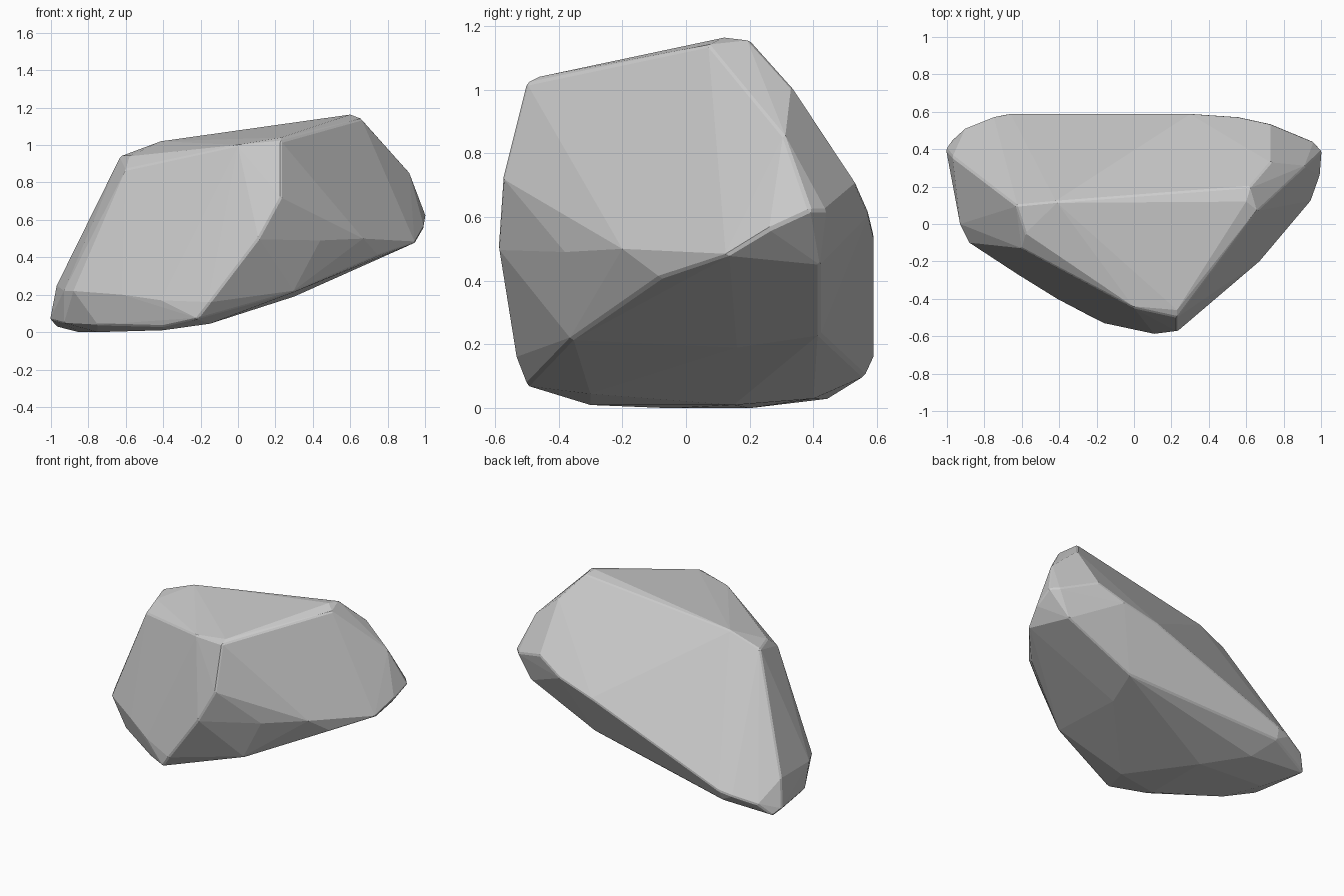
import bpy, bmesh

# Corner points of the boulder, grouped by the facet they bound
crown = [(0.23, -0.5, 1.02), (0.23, -0.46, 1.04), (0.0, -0.45, 1.0), (-0.58, -0.05, 0.94),
         (-0.6, -0.13, 0.87), (-0.63, 0.1, 0.94), (-0.42, 0.12, 1.02), (0.62, 0.2, 1.155),
         (0.6, 0.12, 1.163), (0.66, 0.07, 1.14), (0.73, 0.33, 1.01)]
front = [(0.23, -0.575, 0.72), (0.11, -0.59, 0.5), (-0.15, -0.535, 0.16), (-0.22, -0.5, 0.07),
         (-0.41, -0.4, 0.17), (-0.62, -0.27, 0.2), (-0.88, -0.1, 0.22), (-0.93, 0.0, 0.22)]
right = [(0.44, -0.38, 0.49), (0.67, -0.2, 0.5), (0.3, -0.36, 0.215), (0.75, -0.08, 0.41),
         (0.95, 0.13, 0.48), (0.995, 0.26, 0.56), (0.92, 0.31, 0.85), (1.005, 0.39, 0.62),
         (0.96, 0.44, 0.62)]
back = [(0.73, 0.535, 0.7), (0.55, 0.575, 0.61), (0.3, 0.592, 0.54), (-0.66, 0.592, 0.17),
        (-0.75, 0.575, 0.15), (-0.9, 0.515, 0.11), (-0.97, 0.36, 0.25), (-1.005, 0.4, 0.07)]
under = [(0.87, 0.42, 0.45), (0.39, 0.42, 0.23), (0.3, 0.16, 0.19), (-0.15, -0.3, 0.045),
         (-0.67, 0.56, 0.1), (-0.6, 0.4, 0.03), (-0.97, 0.45, 0.03), (-0.85, 0.2, 0.0),
         (-0.4, 0.15, 0.01), (-0.4, -0.3, 0.01), (-0.75, -0.05, 0.0),
         (-0.93, 0.05, 0.05), (-0.75, -0.13, 0.04), (-0.4, -0.36, 0.03)]

# Wrap the points in a convex skin and merge nearly flat neighbours
bm = bmesh.new()
for p in crown + front + right + back + under:
    bm.verts.new(p)
bmesh.ops.convex_hull(bm, input=bm.verts)
loose = [v for v in bm.verts if not v.link_faces]
bmesh.ops.delete(bm, geom=loose, context='VERTS')
bmesh.ops.dissolve_limit(bm, angle_limit=0.03, verts=bm.verts, edges=bm.edges)
bmesh.ops.recalc_face_normals(bm, faces=bm.faces)

mesh = bpy.data.meshes.new("boulder")
bm.to_mesh(mesh)
bm.free()
boulder = bpy.data.objects.new("boulder", mesh)
bpy.context.collection.objects.link(boulder)

# Slightly worn edges
bevel = boulder.modifiers.new("worn_edges", 'BEVEL')
bevel.width = 0.008
bevel.segments = 1
bevel.limit_method = 'ANGLE'
bevel.angle_limit = 0.6
